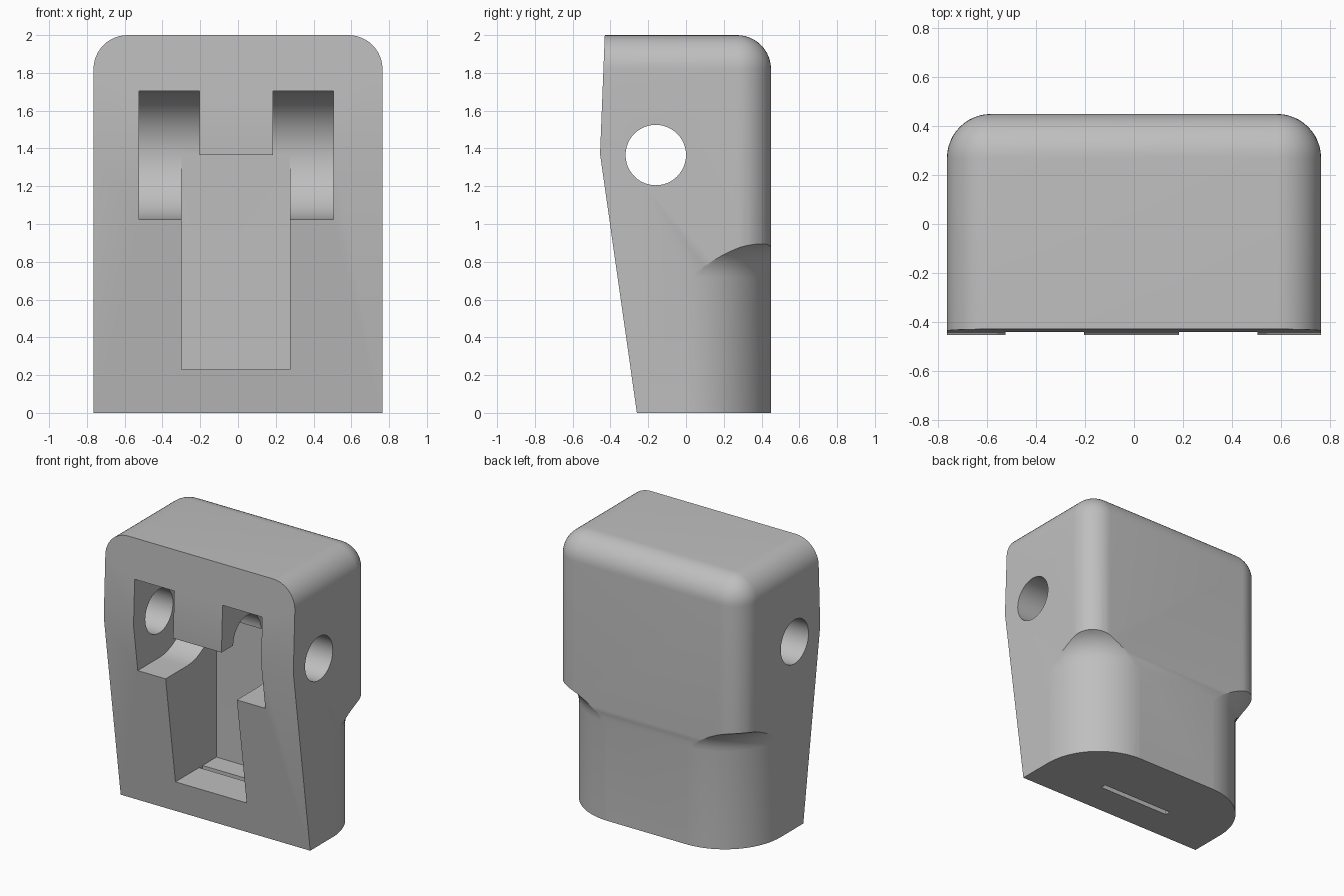
import bpy, bmesh
from math import sin, cos, pi, radians
from mathutils import Vector

cube = bpy.data.objects.get("Cube")
if cube:
    bpy.data.objects.remove(cube, do_unlink=True)

HALF_W, BACK = 0.765, 0.45
PIVOT_Y, PIVOT_Z = -0.16, 1.365

grey = bpy.data.materials.new("light_grey")
grey.use_nodes = True
colour = (0.52, 0.52, 0.52, 1)
grey.diffuse_color = colour
grey.node_tree.nodes["Principled BSDF"].inputs["Base Color"].default_value = colour


def make_object(name, bm):
    bmesh.ops.recalc_face_normals(bm, faces=bm.faces)
    mesh = bpy.data.meshes.new(name)
    bm.to_mesh(mesh)
    bm.free()
    mesh.materials.append(grey)
    obj = bpy.data.objects.new(name, mesh)
    bpy.context.collection.objects.link(obj)
    return obj


def loft(name, rings):
    """Closed solid through a row of matching rings."""
    bm = bmesh.new()
    rows = [[bm.verts.new(p) for p in ring] for ring in rings]
    n = len(rows[0])
    for a, b in zip(rows, rows[1:]):
        for i in range(n):
            j = (i + 1) % n
            bm.faces.new((a[i], a[j], b[j], b[i]))
    bm.faces.new(rows[0])
    bm.faces.new(rows[-1])
    return make_object(name, bm)


def prism(name, profile, x0, x1):
    """Extrude a (y, z) profile along x."""
    return loft(name, [[(x, y, z) for y, z in profile] for x in (x0, x1)])


def rect(y0, y1, z0, z1):
    return [(y0, z0), (y1, z0), (y1, z1), (y0, z1)]


def arc(cy, cz, r, start, end, steps):
    angles = [start + (end - start) * i / steps for i in range(steps + 1)]
    return [(cy + r * cos(a), cz + r * sin(a)) for a in angles]


# Body block: rounded top and back edges
bm = bmesh.new()
bmesh.ops.create_cube(bm, size=1)
for v in bm.verts:
    v.co = (v.co.x * 2 * HALF_W, BACK if v.co.y > 0 else -0.8, v.co.z * 2 + 1)


def is_rounded(edge):
    mid = (edge.verts[0].co + edge.verts[1].co) / 2
    at_back, at_top, at_side = mid.y > 0.4, mid.z > 1.9, abs(mid.x) > 0.7
    return at_back + at_top + at_side == 2 and (at_back or at_top)


bmesh.ops.bevel(bm, geom=[e for e in bm.edges if is_rounded(e)], offset=0.18,
                segments=12, profile=0.5, affect='EDGES')

# Two slightly tilted front faces
ridge = Vector((0, -0.455, 1.37))
for other in (Vector((0, -0.26, 0)), Vector((0, -0.43, 2))):
    along = other - ridge
    normal = Vector((0, -abs(along.z), along.y * (1 if along.z > 0 else -1)))
    cut = bmesh.ops.bisect_plane(bm, geom=bm.verts[:] + bm.edges[:] + bm.faces[:],
                                 plane_co=ridge, plane_no=normal, clear_outer=True)
    rim = [g for g in cut["geom_cut"] if isinstance(g, bmesh.types.BMEdge)]
    bmesh.ops.contextual_create(bm, geom=rim)
body = make_object("housing_body", bm)

cutters = []

# Pivot slots either side of the central block
half_round = arc(PIVOT_Y, PIVOT_Z, 0.34, pi / 2, -pi / 2, 32)
slot = [(-0.7, half_round[0][1])] + half_round + [(-0.7, half_round[-1][1])]
cutters.append(prism("right_slot_cutter", slot, -0.525, -0.205))
cutters.append(prism("left_slot_cutter", slot, 0.185, 0.505))

# Lever pocket, floor slit and pin hole
cutters.append(prism("pocket_cutter", rect(-0.7, 0.18, 0.23, PIVOT_Z), -0.3, 0.275))
cutters.append(prism("slit_cutter", rect(-0.02, 0.02, -0.1, 0.3), -0.299, 0.274))
cutters.append(prism("pin_hole_cutter",
                     arc(PIVOT_Y, PIVOT_Z, 0.16, 0, 2 * pi, 48)[:-1], -1, 1))

# Lower back corners: large radius flaring out into the upper body
R = 0.45
flare = arc(R + 0.2, 0.715, 0.2, pi, pi / 2, 10)
section = [(R, -0.1)] + flare + [(1.1, flare[-1][1]), (1.1, -0.1)]
for side, label in ((-1, "right"), (1, "left")):
    rings = []
    for i in range(25):
        a = radians(2 + 86 * i / 24)
        rings.append([(side * (HALF_W - R + r * cos(a)), BACK - R + r * sin(a), z)
                      for r, z in section])
    cutters.append(loft(label + "_corner_cutter", rings))

# Cut everything out of the body
bpy.ops.object.select_all(action='DESELECT')
bpy.context.view_layer.objects.active = body
body.select_set(True)
for cutter in cutters:
    cutter.hide_render = True
    mod = body.modifiers.new(cutter.name, 'BOOLEAN')
    mod.operation = 'DIFFERENCE'
    mod.solver = 'EXACT'
    mod.object = cutter
    bpy.ops.object.modifier_apply(modifier=mod.name)
    bpy.data.objects.remove(cutter, do_unlink=True)

bpy.ops.object.shade_smooth_by_angle(angle=radians(25))
